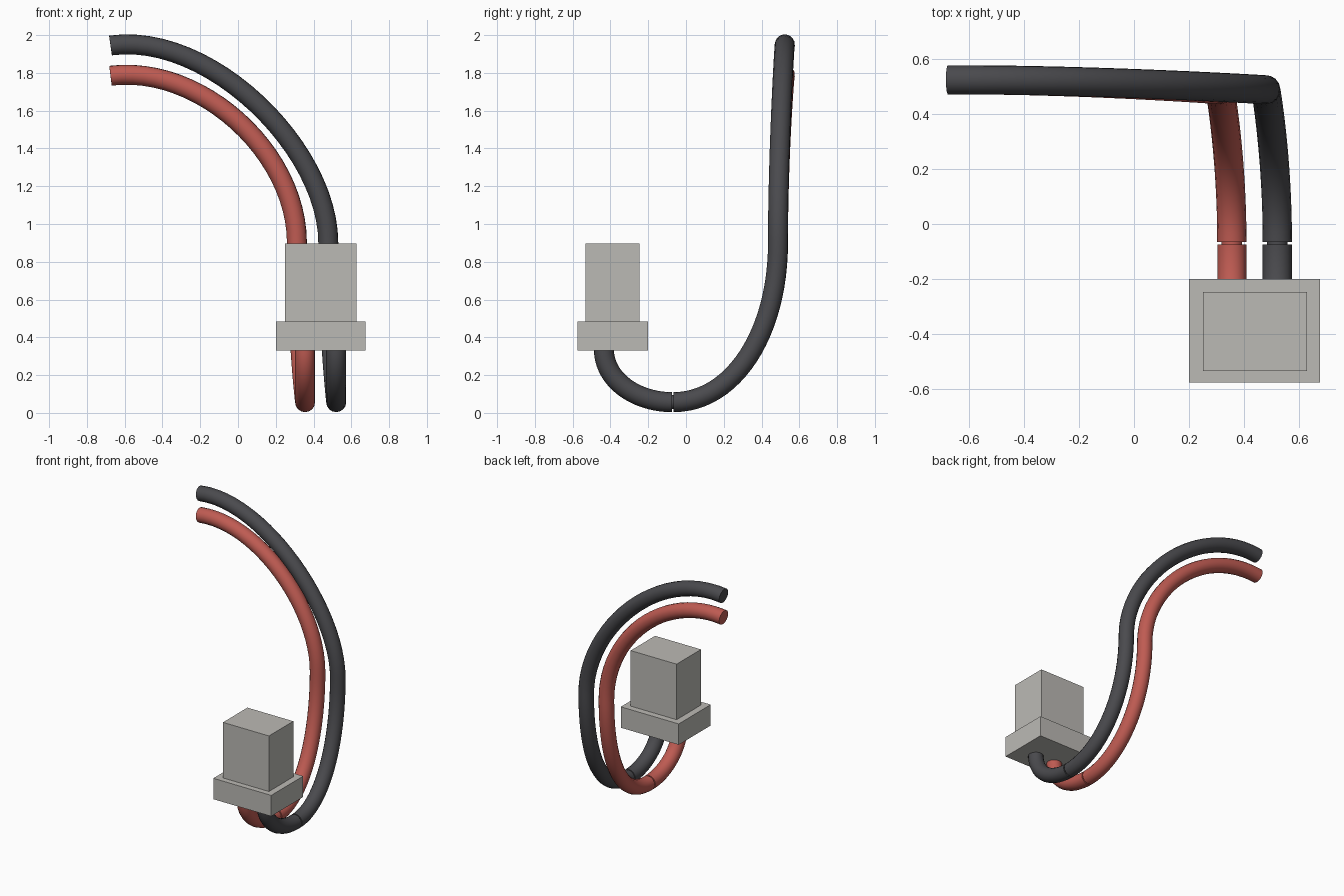
import bpy
from math import pi

if "Cube" in bpy.data.objects:
    bpy.data.objects.remove(bpy.data.objects["Cube"])


def material(name, color):
    m = bpy.data.materials.new(name)
    m.use_nodes = True
    m.diffuse_color = (*color, 1)
    m.node_tree.nodes["Principled BSDF"].inputs["Base Color"].default_value = (*color, 1)
    return m


GREY = material("light grey plastic", (0.50, 0.49, 0.46))
RED = material("red insulation", (0.52, 0.105, 0.085))
BLACK = material("black insulation", (0.068, 0.068, 0.075))
RADIUS = 0.053


def block(name, low, high):
    """Axis-aligned box between two corners."""
    bpy.ops.mesh.primitive_cube_add(size=1, location=[(a + b) / 2 for a, b in zip(low, high)])
    ob = bpy.context.object
    ob.name = name
    ob.scale = [b - a for a, b in zip(low, high)]
    bpy.ops.object.transform_apply(location=False, rotation=False, scale=True)
    ob.data.materials.append(GREY)


def tube(name, knots, mat):
    """Round capped tube; each knot is (handle in, point, handle out)."""
    curve = bpy.data.curves.new(name, "CURVE")
    curve.dimensions = "3D"
    curve.bevel_depth = RADIUS
    curve.bevel_resolution = 6
    curve.resolution_u = 24
    curve.use_fill_caps = True
    spline = curve.splines.new("BEZIER")
    spline.bezier_points.add(len(knots) - 1)
    for p, (h_in, co, h_out) in zip(spline.bezier_points, knots):
        p.handle_left_type = p.handle_right_type = "FREE"
        p.handle_left, p.co, p.handle_right = h_in, co, h_out
    ob = bpy.data.objects.new(name, curve)
    bpy.context.collection.objects.link(ob)
    curve.materials.append(mat)
    bpy.ops.object.select_all(action="DESELECT")
    ob.select_set(True)
    bpy.context.view_layer.objects.active = ob
    bpy.ops.object.convert(target="MESH")
    bpy.ops.object.shade_smooth_by_angle()


def cable(name, mat, x, x_back, rise, crown, end_z):
    """One wire: short hook under the plug, pinched joint, long rear sweep."""
    seam, gap, low = -0.07, 0.004, 0.057
    tube(name + "_front_hook", [
        ((x, -0.435, 0.34), (x, -0.435, 0.34), (x, -0.435, 0.17)),
        ((x, -0.26, low), (x, seam - gap, low), (x, seam, low)),
    ], mat)
    tube(name + "_rear_sweep", [
        ((x, seam, low), (x, seam + gap, low), (x, 0.25, low)),
        ((x_back, 0.487, 0.42), (x_back, 0.487, 0.9), (x_back, 0.487, rise)),
        (crown, (-0.675, 0.523, end_z), (-0.7, 0.523, end_z)),
    ], mat)
    # Narrow neck between the two lengths
    bpy.ops.mesh.primitive_cylinder_add(vertices=24, radius=RADIUS * 0.7, depth=gap * 4,
                                        location=(x, seam, low), rotation=(pi / 2, 0, 0))
    neck = bpy.context.object
    neck.name = name + "_neck"
    neck.data.materials.append(mat)
    bpy.ops.object.shade_smooth_by_angle()


# Plug housing
block("plug_base", (0.2, -0.575, 0.33), (0.675, -0.2, 0.485))
block("plug_body", (0.25, -0.533, 0.485), (0.627, -0.247, 0.897))

# Wires
cable("red_wire", RED, 0.355, 0.312, 1.38, (-0.2, 0.525, 1.845), 1.785)
cable("black_wire", BLACK, 0.52, 0.478, 1.4, (-0.15, 0.525, 2.02), 1.945)
